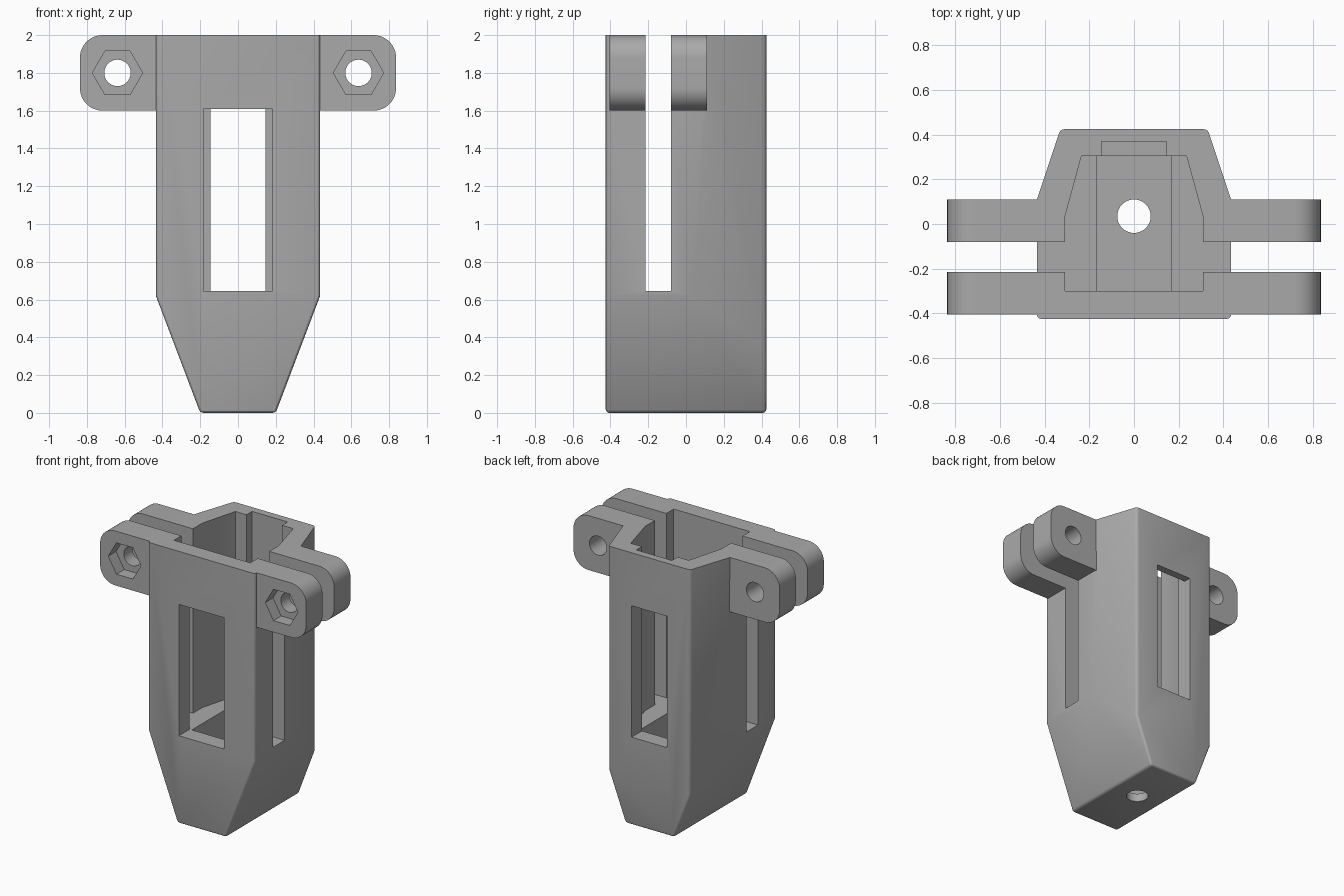
import bpy, bmesh
from math import sin, cos, pi, radians
from mathutils import Vector

if "Cube" in bpy.data.objects:
    bpy.data.objects.remove(bpy.data.objects["Cube"], do_unlink=True)

grey = bpy.data.materials.new("plain grey")
grey.use_nodes = True
colour = (0.4, 0.4, 0.4, 1)
grey.diffuse_color = colour
grey.node_tree.nodes["Principled BSDF"].inputs["Base Color"].default_value = colour


def make(name, bm):
    bmesh.ops.recalc_face_normals(bm, faces=bm.faces[:])
    mesh = bpy.data.meshes.new(name)
    bm.to_mesh(mesh)
    bm.free()
    mesh.materials.append(grey)
    ob = bpy.data.objects.new(name, mesh)
    bpy.context.collection.objects.link(ob)
    return ob


def prism(name, points, offset):
    """Extrude a closed outline of 3D points along an offset."""
    bm = bmesh.new()
    face = bm.faces.new([bm.verts.new(p) for p in points])
    ext = bmesh.ops.extrude_face_region(bm, geom=[face])["geom"]
    moved = [v for v in ext if isinstance(v, bmesh.types.BMVert)]
    bmesh.ops.translate(bm, verts=moved, vec=Vector(offset))
    return make(name, bm)


def box(name, x0, x1, y0, y1, z0, z1):
    return prism(name, [(x0, y0, z0), (x1, y0, z0), (x1, y1, z0), (x0, y1, z0)],
                 (0, 0, z1 - z0))


def ring(cx, cy, r, n):
    return [(cx + r * cos(2 * pi * i / n), cy + r * sin(2 * pi * i / n)) for i in range(n)]


def combine(target, other, operation):
    mod = target.modifiers.new(operation, "BOOLEAN")
    mod.operation = operation
    mod.solver = "EXACT"
    mod.object = other
    bpy.context.view_layer.objects.active = target
    bpy.ops.object.modifier_apply(modifier=mod.name)
    bpy.data.objects.remove(other, do_unlink=True)


TOP, FLOOR, FRONT, BACK = 2.0, 0.645, -0.425, 0.425

# Tapered outer body with slanted back corners
bm = bmesh.new()
half = [(0.435, FRONT, TOP), (0.435, FRONT, 0.62), (0.2, FRONT, 0),
        (0.435, 0.11, TOP), (0.435, 0.03, 0.62),
        (0.33, BACK, TOP), (0.33, BACK, 0.343), (0.2, BACK, 0)]
for x, y, z in half:
    for side in (-1, 1):
        bm.verts.new((side * x, y, z))
bmesh.ops.convex_hull(bm, input=bm.verts[:])
bmesh.ops.dissolve_limit(bm, angle_limit=radians(0.5), verts=bm.verts[:], edges=bm.edges[:])


def is_rounded(edge):
    a, b = (v.co for v in edge.verts)
    if min(a.z, b.z) > TOP - 0.01:
        return False
    return max(a.z, b.z) < 0.01 or (abs(a.y - b.y) < 0.01 and abs(a.y) > 0.4)


bmesh.ops.bevel(bm, geom=[e for e in bm.edges if is_rounded(e)], offset=0.018,
                segments=3, profile=0.5, affect="EDGES", clamp_overlap=True)
body = make("bracket_body", bm)

# Clamp ears: a front and a rear pair with rounded outer corners
R = 0.12
for side in (-1, 1):
    for y0, y1 in ((-0.405, -0.215), (-0.08, 0.11)):
        outline = [(0.38, 1.6)]
        for cz, start in ((1.6 + R, -pi / 2), (TOP - R, 0)):
            for i in range(13):
                a = start + i * pi / 24
                outline.append((0.837 - R + R * cos(a), cz + R * sin(a)))
        outline.append((0.38, TOP))
        ear = prism("ear", [(side * x, y0, z) for x, z in outline], (0, y1 - y0, 0))
        combine(body, ear, "UNION")

# Main cavity, narrowing toward the back
right = [(0.31, -0.3), (0.31, 0.03), (0.235, 0.305)]
plan = right + [(-x, y) for x, y in reversed(right)]
combine(body, prism("cavity", [(x, y, FLOOR) for x, y in plan], (0, 0, 1.5)), "DIFFERENCE")

# Lower pocket, back channel, side slots, front and back windows
cuts = [("pocket", -0.165, 0.165, -0.3, 0.305, 0.06, 0.8),
        ("channel", -0.145, 0.145, 0.2, 0.37, FLOOR, 2.2),
        ("side_slot", -1, 1, -0.215, -0.08, FLOOR, 2.2),
        ("front_window", -0.183, 0.183, -0.6, -0.2, FLOOR, 1.61),
        ("back_window", -0.145, 0.145, 0.2, 0.6, FLOOR, 1.61)]
for cut in cuts:
    combine(body, box(*cut), "DIFFERENCE")

# Drain hole in the bottom
drain = [(x, y, -0.2) for x, y in ring(0, 0.035, 0.075, 40)]
combine(body, prism("drain", drain, (0, 0, 0.5)), "DIFFERENCE")

# Bolt holes through the ears and hexagonal nut recesses on the front
for side in (-1, 1):
    bolt = [(x, -0.6, z) for x, z in ring(side * 0.638, 1.8, 0.07, 40)]
    combine(body, prism("bolt", bolt, (0, 1, 0)), "DIFFERENCE")
    nut = [(x, -0.5, z) for x, z in ring(side * 0.638, 1.8, 0.133, 6)]
    combine(body, prism("nut", nut, (0, 0.185, 0)), "DIFFERENCE")

bpy.ops.object.select_all(action="DESELECT")
body.select_set(True)
bpy.context.view_layer.objects.active = body
bpy.ops.object.shade_smooth_by_angle(angle=radians(25))
